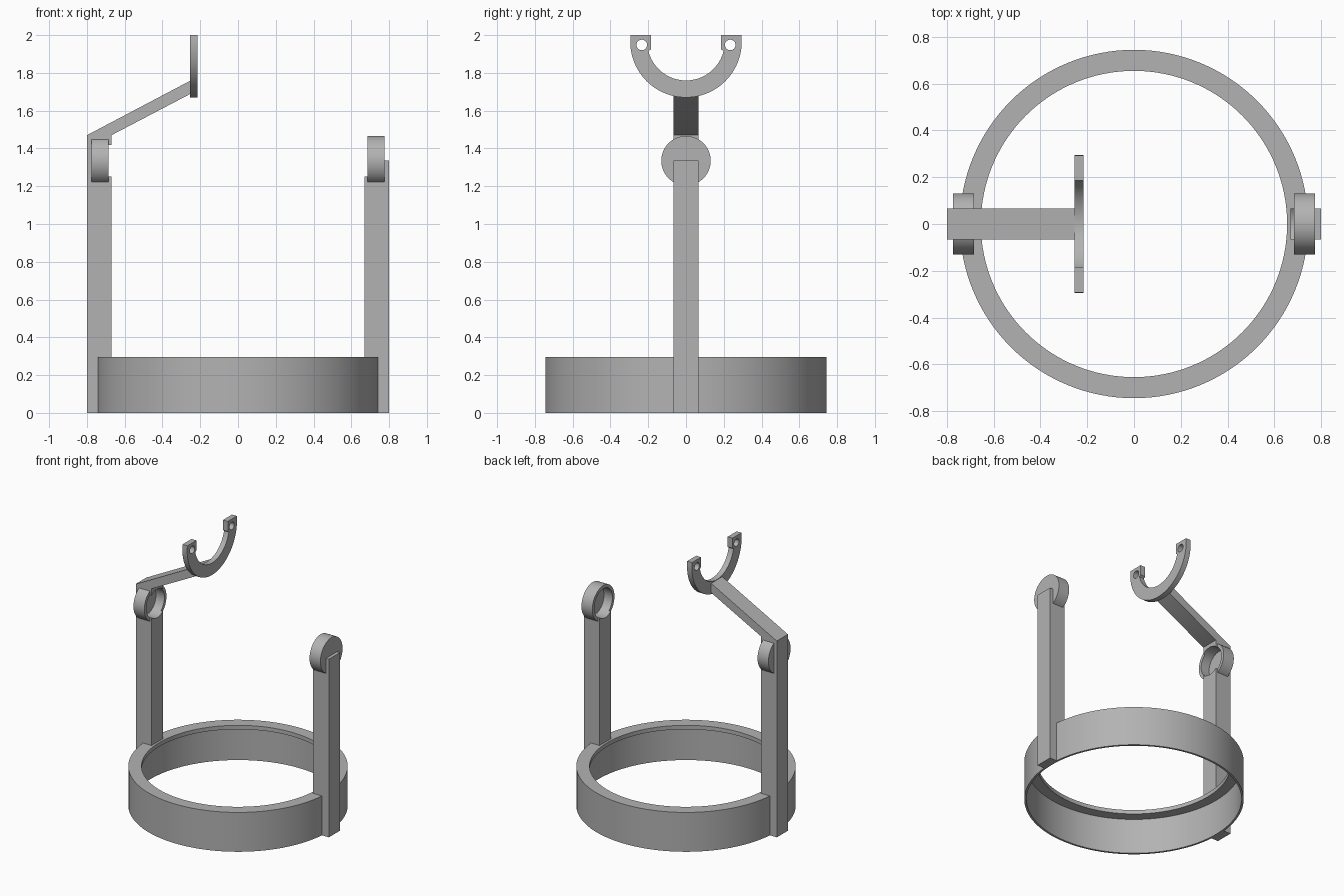
import bpy, bmesh
from math import sin, cos, pi, radians, sqrt, asin
from mathutils import Vector, Matrix

cube = bpy.data.objects.get("Cube")
if cube:
    bpy.data.objects.remove(cube)

grey = bpy.data.materials.new("plain grey")
grey.use_nodes = True
grey.diffuse_color = (0.45, 0.45, 0.45, 1)
grey.node_tree.nodes["Principled BSDF"].inputs["Base Color"].default_value = grey.diffuse_color

parts = []


def finish(bm, name):
    bmesh.ops.recalc_face_normals(bm, faces=bm.faces)
    mesh = bpy.data.meshes.new(name)
    bm.to_mesh(mesh)
    bm.free()
    mesh.materials.append(grey)
    obj = bpy.data.objects.new(name, mesh)
    bpy.context.collection.objects.link(obj)
    parts.append(obj)
    return obj


def arc(cy, cz, r, a0, a1, n):
    """Points on an arc, angles in radians."""
    return [(cy + r * cos(a0 + (a1 - a0) * i / n), cz + r * sin(a0 + (a1 - a0) * i / n))
            for i in range(n + 1)]


def prism(name, loops, lo, hi, axis="x"):
    """Fill an outline (further loops are holes) and extrude it along an axis."""
    bm = bmesh.new()
    edges = []
    for loop in loops:
        vs = [bm.verts.new((lo, a, b) if axis == "x" else (a, lo, b)) for a, b in loop]
        edges += [bm.edges.new((vs[i - 1], vs[i])) for i in range(len(vs))]
    if len(loops) == 1:
        bm.faces.new(vs)
    else:
        bmesh.ops.triangle_fill(bm, use_beauty=True, edges=edges)
    out = bmesh.ops.extrude_face_region(bm, geom=bm.faces[:])
    shift = Vector((hi - lo, 0, 0)) if axis == "x" else Vector((0, hi - lo, 0))
    bmesh.ops.translate(bm, vec=shift, verts=[v for v in out["geom"] if isinstance(v, bmesh.types.BMVert)])
    return finish(bm, name)


def lathe(name, profile, steps, matrix=Matrix()):
    """Spin a (radius, height) profile around z, then place it."""
    bm = bmesh.new()
    vs = [bm.verts.new((r, 0, h)) for r, h in profile]
    edges = [bm.edges.new((vs[i - 1], vs[i])) for i in range(len(vs))]
    bmesh.ops.spin(bm, geom=vs + edges, axis=(0, 0, 1), cent=(0, 0, 0),
                   angle=2 * pi, steps=steps, use_duplicate=False)
    bmesh.ops.remove_doubles(bm, verts=bm.verts, dist=1e-5)
    bmesh.ops.transform(bm, matrix=matrix, verts=bm.verts)
    return finish(bm, name)


# Base ring: thin wall with an inward flange at the top
WALL, FLANGE = 0.73, 0.265
lathe("base_ring", [(0.745, 0), (0.745, 0.295), (0.655, 0.295),
                    (0.655, FLANGE), (WALL, FLANGE), (WALL, 0)], 128)

# Posts with a round seat for the cups
HALF, SEAT_Z, SEAT_R, CUP_R = 0.066, 1.335, 0.107, 0.131
IN, FLOOR, BACK, OUT = 0.67, 0.755, 0.775, 0.8
notch = asin(HALF / SEAT_R)
seat_low = arc(0, SEAT_Z, SEAT_R, -pi / 2 + notch, -pi / 2 - notch, 12)
seat_high = arc(0, SEAT_Z, SEAT_R, pi / 2 + notch, pi / 2 - notch, 12)


def box(y, z0, z1):
    return [(-y, z0), (y, z0), (y, z1), (-y, z1)]


for side, label, top in ((1, "left", 1.335), (-1, "right", 1.472)):
    prism(label + "_post_foot", [box(HALF, 0, FLANGE)], side * (WALL + 0.002), side * OUT)
    prism(label + "_post_back", [box(HALF, FLANGE, top)], side * FLOOR, side * OUT)
    prism(label + "_post", [[(-HALF, FLANGE), (HALF, FLANGE)] + seat_low], side * IN, side * FLOOR)
    # Shallow cup, open toward the middle
    place = Matrix.Translation((0, 0, SEAT_Z)) @ Matrix.Rotation(side * pi / 2, 4, "Y")
    lathe(label + "_cup", [(0, FLOOR), (SEAT_R, FLOOR), (SEAT_R, 0.685),
                           (CUP_R, 0.685), (CUP_R, BACK), (0, BACK)], 64, place)

# Arm rising from the right post
prism("arm_root", [[(HALF, 1.472), (-HALF, 1.472)] + seat_high], -IN, -FLOOR)
prism("arm", [[(-OUT, 1.47), (-IN, 1.47), (-0.25, 1.69), (-0.25, 1.76)]], -HALF, HALF, "y")

# Half-round yoke with a screw hole in each tip
CZ, R_OUT, R_IN = 1.965, 0.295, 0.205
rise = asin((2 - CZ) / R_OUT)
dip = asin((CZ - 1.915) / R_IN)
outline = (arc(0, CZ, R_OUT, -pi - rise, rise, 64)
           + [(0.186, 2), (0.186, 1.925)]
           + arc(0, CZ, R_IN, -dip, -pi + dip, 48)
           + [(-0.186, 1.925), (-0.186, 2)])
holes = [arc(s * 0.234, 1.948, 0.028, 0, 2 * pi * 23 / 24, 23) for s in (-1, 1)]
prism("yoke", [outline] + holes, -0.255, -0.215)

# Smooth the round surfaces, keep the edges sharp
bpy.ops.object.select_all(action="DESELECT")
for obj in parts:
    obj.select_set(True)
bpy.context.view_layer.objects.active = parts[0]
bpy.ops.object.shade_smooth_by_angle(angle=radians(30))
